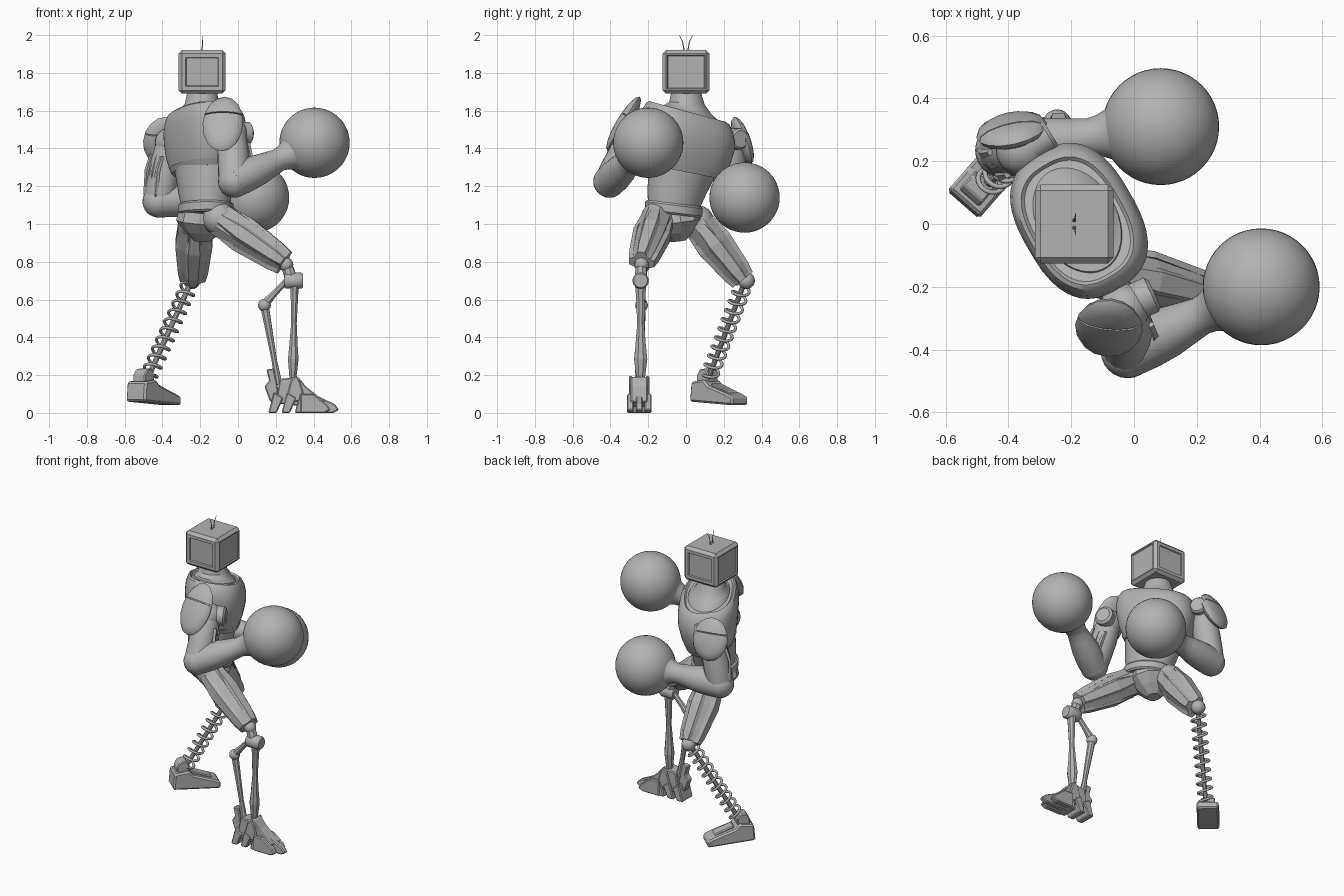
import bpy, bmesh, math
from mathutils import Vector, Matrix

old = bpy.data.objects.get("Cube")
if old:
    bpy.data.objects.remove(old, do_unlink=True)

GREY = (0.45, 0.45, 0.45, 1)
metal = bpy.data.materials.new("plain grey")
metal.use_nodes = True
metal.diffuse_color = GREY
metal.node_tree.nodes["Principled BSDF"].inputs["Base Color"].default_value = GREY


def finish(name, bm, smooth=True, bevel=0):
    bmesh.ops.recalc_face_normals(bm, faces=bm.faces)
    mesh = bpy.data.meshes.new(name)
    bm.to_mesh(mesh)
    bm.free()
    ob = bpy.data.objects.new(name, mesh)
    bpy.context.collection.objects.link(ob)
    mesh.materials.append(metal)
    if bevel:
        mod = ob.modifiers.new("bevel", 'BEVEL')
        mod.width, mod.segments = bevel, 1
    if smooth:
        bpy.ops.object.select_all(action='DESELECT')
        ob.select_set(True)
        bpy.context.view_layer.objects.active = ob
        bpy.ops.object.shade_smooth_by_angle(angle=math.radians(35))


def skin(bm, rings):
    """Join rings of points with quads and cap both ends."""
    loops = [[bm.verts.new(p) for p in ring] for ring in rings]
    n = len(loops[0])
    for a, b in zip(loops, loops[1:]):
        for i in range(n):
            j = (i + 1) % n
            bm.faces.new((a[i], a[j], b[j], b[i]))
    bm.faces.new(loops[0][::-1])
    bm.faces.new(loops[-1])


def limb(name, p, q, prof, n=24, flat=1.0, smooth=True):
    """Turned shape from p to q; prof lists (fraction, radius)."""
    p, q = Vector(p), Vector(q)
    rot = (q - p).to_track_quat('Z', 'Y')
    bm = bmesh.new()
    turn = [math.tau * (i + 0.5) / n for i in range(n)]
    skin(bm, [[p.lerp(q, t) + rot @ Vector((r * math.cos(a), r * flat * math.sin(a), 0))
               for a in turn] for t, r in prof])
    finish(name, bm, smooth)


def ball(name, c, r, seg=24):
    bm = bmesh.new()
    bmesh.ops.create_uvsphere(bm, u_segments=seg, v_segments=seg // 2, radius=r,
                              matrix=Matrix.Translation(c))
    finish(name, bm)


def slab(name, pts, origin, heading, width, side=0, bevel=0.006):
    """Side profile (along, up) extruded sideways and turned to a heading."""
    f = Vector((math.cos(heading), math.sin(heading), 0))
    s = Vector((-f.y, f.x, 0))
    o = Vector(origin)
    bm = bmesh.new()
    skin(bm, [[o + f * x + s * (side + k * width / 2) + Vector((0, 0, z)) for x, z in pts]
              for k in (-1, 1)])
    finish(name, bm, False, bevel)


def plate(name, p, q, out, lift, w, t):
    """Flat bar lying along p-q, lifted off the axis toward out."""
    p, q, out = Vector(p), Vector(q), Vector(out)
    ax = (q - p).normalized()
    out = (out - ax * out.dot(ax)).normalized()
    s = ax.cross(out)
    bm = bmesh.new()
    skin(bm, [[c + out * (lf + j * t) + s * i * w * k for i, j in ((-1, 0), (1, 0), (.7, 1), (-.7, 1))]
              for c, lf, k in ((p, lift * .85, .7), (p.lerp(q, .35), lift, 1),
                               (p.lerp(q, .85), lift * .75, .8), (q, lift * .6, .6))])
    finish(name, bm, False)


# Torso: rounded-box rings (cx, cy, z, half width, half depth, tilt)
YAW = math.radians(30)
U = Vector((-math.sin(YAW), math.cos(YAW), 0))
V = Vector((math.cos(YAW), math.sin(YAW), 0))


def torso_part(name, rings, square=2.0, n=48):
    def soft(v):
        return math.copysign(abs(v) ** (2 / square), v)
    bm = bmesh.new()
    out = []
    for cx, cy, z, a, b, tilt in rings:
        ring = []
        for i in range(n):
            w = math.tau * (i + .5) / n
            d = U * a * soft(math.cos(w)) + V * b * soft(math.sin(w))
            ring.append(Vector((cx, cy, z - tilt * d.y)) + d)
        out.append(ring)
    skin(bm, out)
    finish(name, bm)


torso_part("abdomen", [(-.17, -.065, 1.09, .14, .125, .08), (-.175, -.05, 1.17, .16, .135, .12),
                       (-.18, -.01, 1.32, .19, .15, .2)])
torso_part("waist_ring", [(-.17, -.065, 1.05, .145, .135, .12), (-.17, -.065, 1.06, .155, .145, .12),
                          (-.17, -.065, 1.1, .155, .145, .12), (-.17, -.065, 1.11, .145, .135, .12)])
torso_part("chest_hem", [(-.18, 0, 1.275, .2, .15, .2), (-.18, 0, 1.305, .215, .162, .2)], 2.3)
torso_part("chest", [(-.18, 0, 1.3, .205, .155, .2), (-.178, .005, 1.36, .23, .172, .2),
                     (-.175, .01, 1.44, .248, .183, .22), (-.175, .01, 1.5, .25, .185, .24),
                     (-.177, .01, 1.55, .24, .178, .26), (-.18, .01, 1.585, .22, .163, .27),
                     (-.18, .01, 1.595, .206, .15, .27), (-.18, .01, 1.583, .196, .14, .27)], 2.6)
torso_part("neck", [(-.18, .01, 1.56, .19, .135, .27), (-.18, .012, 1.59, .175, .125, .27),
                    (-.187, .01, 1.605, .13, .11, .2), (-.19, .005, 1.64, .095, .09, .08),
                    (-.19, 0, 1.7, .078, .078, 0)])

# Head: chamfered box with a sunk screen on each side, narrower ones on the cheeks
bm = bmesh.new()
bmesh.ops.create_cube(bm, size=1, matrix=Matrix.Translation((-.19, 0, 1.805))
                      @ Matrix.Diagonal((.25, .25, .23, 1)))
bmesh.ops.bevel(bm, geom=bm.edges[:], offset=.018, segments=1, affect='EDGES')
bm.normal_update()
for axis, rim in ((0, .01), (1, .028)):
    sides = [f for f in bm.faces if abs(f.normal[axis]) > .95 and f.calc_area() > .03]
    bmesh.ops.inset_individual(bm, faces=sides, thickness=rim, depth=0)
    bmesh.ops.inset_individual(bm, faces=sides, thickness=.006, depth=-.007)
finish("head", bm, False)
for s in (-1, 1):
    limb("antenna_base", (-.19, s * .012, 1.915), (-.19, s * .012, 1.925), [(0, .008), (1, .005)], 8)
    limb("antenna", (-.19, s * .01, 1.92), (-.188, s * .018, 1.965), [(0, .003), (1, .0025)], 6)
    limb("antenna_tip", (-.188, s * .018, 1.965), (-.185, s * .036, 2), [(0, .0025), (1, .001)], 6)


# Shoulder pads: two-piece domed shells
def shoulder_pad(name, c, normal, w, h):
    z = Vector(normal).normalized()
    x = Vector((0, 0, 1)).cross(z).normalized()
    y = z.cross(x)
    frame = Matrix((x, y, z)).transposed().to_4x4()
    for part, cut, d in (("lower", .28, 1), ("upper", .32, -1)):
        bm = bmesh.new()
        bmesh.ops.create_uvsphere(bm, u_segments=16, v_segments=8, radius=1)
        r = bmesh.ops.bisect_plane(bm, geom=bm.verts[:] + bm.edges[:] + bm.faces[:],
                                   plane_co=(0, cut, 0), plane_no=(0, d, 0), clear_outer=True)
        bmesh.ops.holes_fill(bm, edges=[e for e in r["geom_cut"] if isinstance(e, bmesh.types.BMEdge)])
        bm.transform(Matrix.Translation(c) @ frame @ Matrix.Diagonal((w, h, .04, 1)))
        finish(name + "_" + part, bm)


shoulder_pad("near_shoulder_pad", (-.08, -.33, 1.53), (-.08, -.83, .5), .108, .168)
shoulder_pad("far_shoulder_pad", (-.39, .298, 1.44), (-.2, .92, .33), .115, .135)


# Arms with round gloves
def arm(side, shoulder, elbow, glove, rail):
    s, e, g = Vector(shoulder), Vector(elbow), Vector(glove)
    ball(side + "_shoulder_joint", s, .08)
    limb(side + "_upper_arm", s, e, [(-.1, .06), (.1, .076), (.4, .084), (.8, .084), (1, .08)], 16)
    for k in (-.045, 0, .045):
        off = (e - s).cross(Vector(rail)).normalized() * k
        plate(side + "_arm_rail", s.lerp(e, .25) + off, e + off, rail, .074, .014, .016)
    ball(side + "_elbow", e, .086)
    limb(side + "_forearm", e, g, [(-.02, .085), (.15, .087), (.3, .082), (.45, .069), (.55, .061),
                                   (.61, .066), (.67, .08), (.73, .102), (.85, .13)], 32)
    ball(side + "_glove", g, .186, 48)


arm("near", (-.03, -.27, 1.48), (-.02, -.405, 1.225), (.405, -.2, 1.43), (1, .4, 0))
arm("far", (-.36, .235, 1.43), (-.42, .235, 1.12), (.085, .31, 1.14), (-.8, -.6, 0))
limb("near_shoulder_disc", (0, -.25, 1.48), (.065, -.22, 1.48), [(0, .06), (.85, .06), (1, .045)])
limb("far_shoulder_disc", (-.33, .25, 1.45), (-.265, .29, 1.45), [(0, .055), (.85, .055), (1, .045)])

# Pelvis
limb("pelvis", (-.18, -.06, 1.07), (-.19, -.04, .91), [(0, .135), (.35, .148), (.7, .1), (1, .045)], 10, .9, False)


# Thighs: faceted cores with raised plates
def thigh(side, hip, knee, r, flat, outs):
    ball(side + "_hip", hip, .09, 16)
    limb(side + "_thigh", hip, knee, [(-.15, r * .7), (.05, r), (.4, r), (.8, r * .82), (1, r * .62)], 8, flat, False)
    for out in outs:
        plate(side + "_thigh_plate", Vector(hip).lerp(Vector(knee), .05), knee, out, .076, .045, .022)


thigh("near", (-.1, -.15, 1.03), (.245, -.235, .795), .084, 1.12, ((.5, 0, 1), (0, -1, 0), (0, 1, 0), (-.5, 0, -1)))
thigh("far", (-.23, .06, 1.01), (-.24, .3, .705), .094, .9, ((0, .5, 1), (-1, 0, 0), (1, 0, 0), (0, -.5, -1)))

# Near shin: two struts, link and knee drum
ball("near_knee_ball", (.255, -.235, .785), .038, 16)
limb("near_knee_drum", (.245, -.24, .7), (.345, -.24, .7), [(0, .036), (.1, .043), (.9, .043), (1, .036)], 20)
limb("near_knee_fork", (.255, -.235, .79), (.285, -.24, .7), [(0, .03), (1, .035)], 8)
limb("near_shin_strut", (.3, -.24, .69), (.29, -.24, .15),
     [(0, .034), (.12, .027), (.4, .02), (.62, .03), (.75, .038), (1, .02)], 8, .8, False)
limb("knee_link", (.27, -.235, .715), (.14, -.235, .575), [(0, .016), (.6, .018), (1, .026)], 8, 1, False)
ball("link_joint", (.14, -.235, .57), .034, 16)
limb("rear_shin_strut", (.14, -.235, .57), (.215, -.24, .15), [(0, .024), (.3, .02), (.7, .015), (1, .022)], 8, 1, False)

# Near foot: clawed, with toes and heel spur
ORG = (0, -.248, 0)
slab("claw_foot", [(.2, .05), (.4, .03), (.46, .06), (.36, .14), (.32, .19), (.22, .18)], ORG, 0, .09)
for side, tip in ((-.047, .49), (0, .535), (.047, .49)):
    slab("toe", [(.33, 0), (tip - .03, 0), (tip, .015), (tip - .02, .045), (.4, .1), (.33, .1)], ORG, 0, .036, side)
for x in (.16, .23, .3):
    slab("sole_claw", [(x, 0), (x + .045, 0), (x + .08, .08), (x + .03, .11)], ORG, 0, .115)
slab("heel_spur", [(.17, .06), (.22, .05), (.21, .14), (.19, .235), (.15, .23), (.165, .17), (.14, .14)], ORG, 0, .045)
for s in (-.045, .045):
    slab("ankle_guard", [(.25, .06), (.36, .06), (.33, .16), (.31, .2), (.28, .17)], ORG, 0, .018, s)

# Far shin: coil spring around a rod
TOP, FOOT = Vector((-.255, .305, .68)), Vector((-.47, .125, .2))
ball("far_knee_ball", (-.245, .32, .7), .045, 20)
limb("spring_rod", TOP, FOOT, [(0, .014), (1, .014)], 10)
rot = (FOOT - TOP).to_track_quat('Z', 'Y')
curve = bpy.data.curves.new("spring", 'CURVE')
curve.dimensions, curve.bevel_depth, curve.bevel_resolution = '3D', .008, 2
spline = curve.splines.new('POLY')
TURNS, STEPS = 10, 20
spline.points.add(TURNS * STEPS)
for i, pt in enumerate(spline.points):
    w = math.tau * i / STEPS
    pos = TOP.lerp(FOOT, i / (TURNS * STEPS)) + rot @ Vector((.043 * math.cos(w), .043 * math.sin(w), 0))
    pt.co = (*pos, 1)
spring = bpy.data.objects.new("spring", curve)
bpy.context.collection.objects.link(spring)
curve.materials.append(metal)
bpy.ops.object.select_all(action='DESELECT')
spring.select_set(True)
bpy.context.view_layer.objects.active = spring
bpy.ops.object.convert(target='MESH')
bpy.ops.object.shade_smooth_by_angle(angle=math.radians(50))

# Far foot: wedge boot with ankle block
HEEL, AIM = (-.545, .06, 0), math.radians(49)
slab("boot", [(0, .06), (.3, .04), (.3, .085), (.25, .105), (.13, .145), (.1, .175), (.01, .165)], HEEL, AIM, .135, 0, .01)
slab("boot_top_panel", [(.12, .13), (.25, .1), (.25, .115), (.13, .16)], HEEL, AIM, .07)
slab("ankle_block", [(.03, .16), (.11, .16), (.11, .205), (.09, .235), (.05, .23), (.03, .2)], HEEL, AIM, .085)
